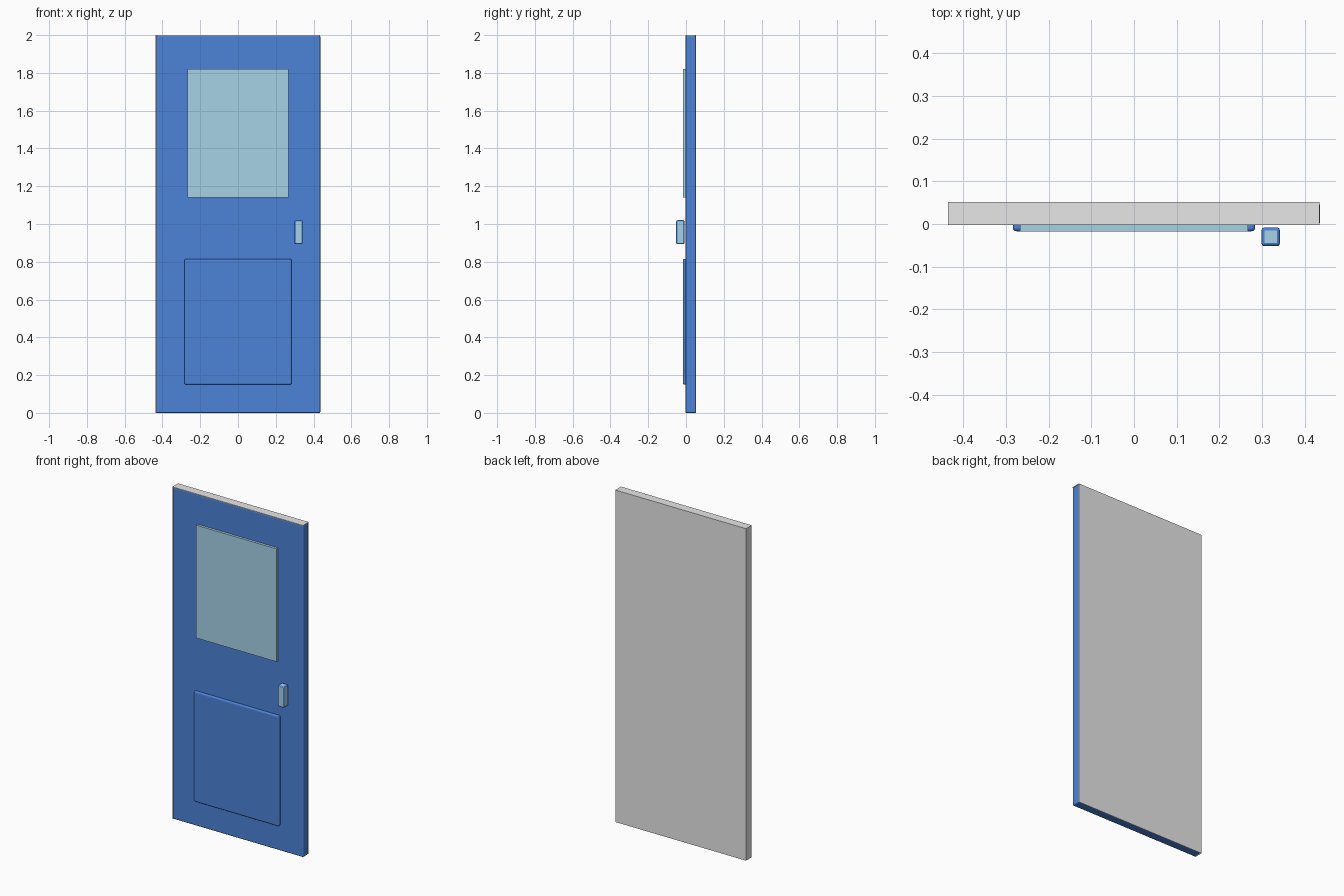
import bpy

if "Cube" in bpy.data.objects:
    bpy.data.objects.remove(bpy.data.objects["Cube"])


def material(name, rgb):
    m = bpy.data.materials.new(name)
    m.diffuse_color = (*rgb, 1.0)
    m.use_nodes = True
    m.node_tree.nodes["Principled BSDF"].inputs["Base Color"].default_value = m.diffuse_color
    return m


blue = material("door blue", (0.072, 0.227, 0.694))
pale = material("pale glass blue", (0.386, 0.645, 0.80))
grey = material("light grey", (0.8, 0.8, 0.8))


def box(name, x, y, z, mat, bevel=0.0, bevel_mat=None):
    """Box from (min, max) ranges, with optional rounded edges."""
    centre = [(a + b) / 2 for a, b in (x, y, z)]
    size = [b - a for a, b in (x, y, z)]
    bpy.ops.mesh.primitive_cube_add(size=1, location=centre)
    ob = bpy.context.object
    ob.name = name
    ob.scale = size
    bpy.ops.object.transform_apply(location=False, rotation=False, scale=True)
    ob.data.materials.append(mat)
    if bevel:
        mod = ob.modifiers.new("rounded edges", 'BEVEL')
        mod.width = bevel
        mod.segments = 3
        if bevel_mat:
            ob.data.materials.append(bevel_mat)
            mod.material = 1
    return ob


# Blue door leaf
F, B = -0.002, 0.052
box("door_leaf", (-0.432, 0.436), (F, B - 0.002), (0.0, 1.997), blue, 0.006)

# Grey cover plates on the top, hinge side and back
box("top_cover", (-0.436, 0.435), (F, B), (1.996, 2.0), grey)
box("hinge_side_cover", (-0.436, -0.432), (F, B), (0.0, 2.0), grey)
box("back_cover", (-0.436, 0.435), (B - 0.003, B), (0.0, 2.0), grey)

# Window, raised lower panel and handle
box("window", (-0.267, 0.267), (-0.017, 0.0), (1.14, 1.82), pale)
box("lower_panel", (-0.284, 0.284), (-0.017, 0.004), (0.15, 0.815), blue, 0.008)
box("handle", (0.299, 0.342), (-0.052, -0.008), (0.893, 1.02), pale, 0.007, blue)
